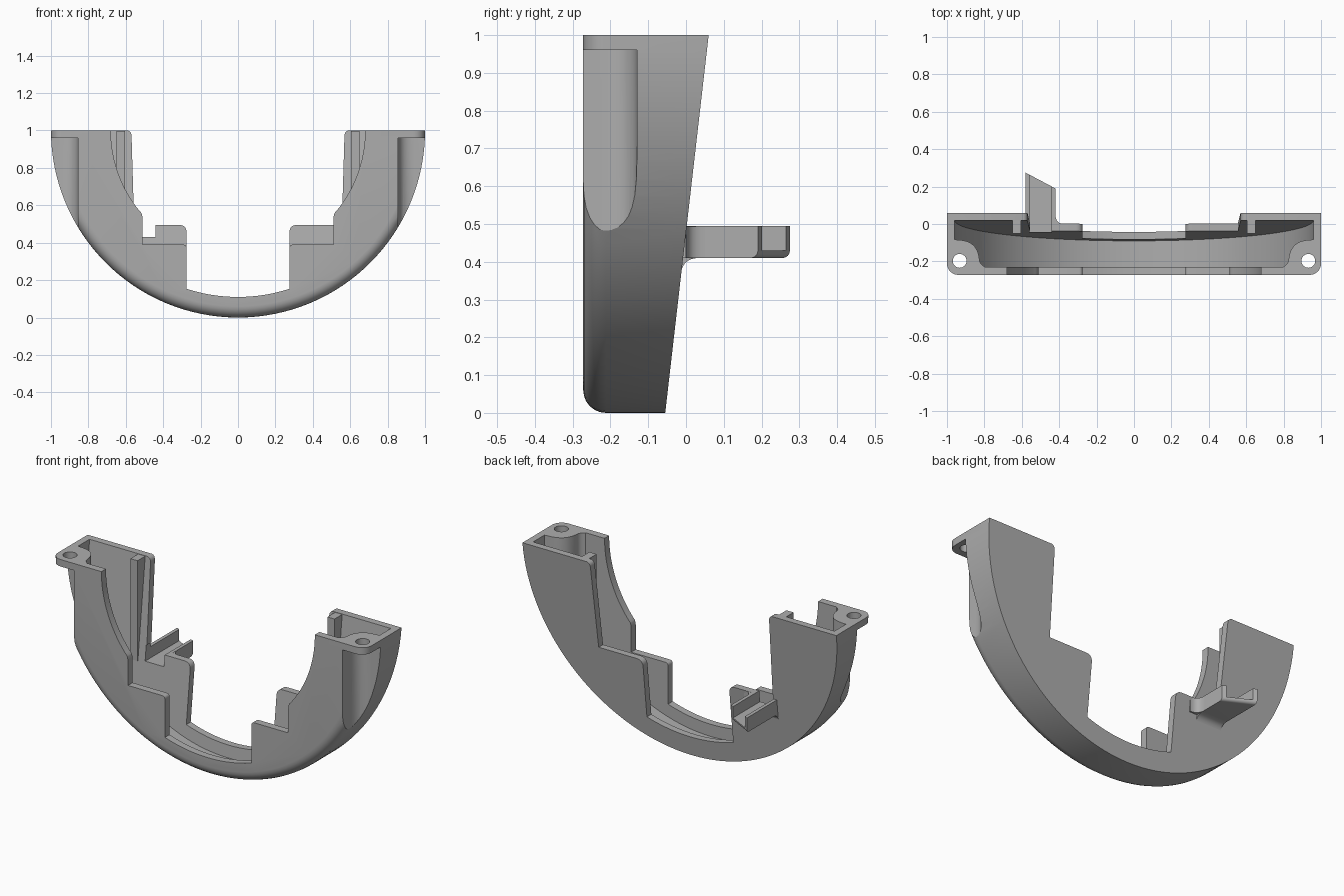
import bpy, bmesh
from math import cos, sin, pi, asin
from mathutils import Vector

cube = bpy.data.objects.get("Cube")
if cube:
    bpy.data.objects.remove(cube)

grey = bpy.data.materials.new("grey_plastic")
grey.use_nodes = True
COLOUR = (0.42, 0.42, 0.42, 1)
grey.diffuse_color = COLOUR
grey.node_tree.nodes["Principled BSDF"].inputs["Base Color"].default_value = COLOUR


def arc(radius, start, end, steps=64, cx=0, cy=1):
    return [(cx + radius * cos(start + (end - start) * i / steps),
             cy + radius * sin(start + (end - start) * i / steps)) for i in range(steps + 1)]


def rounded(points, steps=8):
    """Outline whose corners given as (a, b, size) are rounded."""
    out = []
    for i, p in enumerate(points):
        if len(p) == 2:
            out.append(p)
            continue
        c = Vector(p[:2])
        before = c + (Vector(points[i - 1][:2]) - c).normalized() * p[2]
        after = c + (Vector(points[(i + 1) % len(points)][:2]) - c).normalized() * p[2]
        for k in range(steps + 1):
            t = k / steps
            q = before * (1 - t) ** 2 + c * 2 * t * (1 - t) + after * t * t
            out.append((q.x, q.y))
    return out


def prism(name, outline, axis, lo, hi, bevel_rule=None, bevel=0.0):
    """Extrude an outline along an axis; lo and hi may be functions (slanted ends)."""
    place = {"x": lambda a, b, d: (d, a, b),
             "y": lambda a, b, d: (a, d, b),
             "z": lambda a, b, d: (a, b, d)}[axis]
    bm = bmesh.new()
    rings = [[bm.verts.new(place(a, b, end(a, b) if callable(end) else end))
              for a, b in outline] for end in (lo, hi)]
    n = len(outline)
    for ring in rings:
        bm.faces.new(ring)
    for i in range(n):
        j = (i + 1) % n
        bm.faces.new((rings[0][i], rings[0][j], rings[1][j], rings[1][i]))
    bmesh.ops.recalc_face_normals(bm, faces=bm.faces)
    if bevel_rule:
        edges = [e for e in bm.edges if bevel_rule(*[v.co for v in e.verts])]
        bmesh.ops.bevel(bm, geom=edges, offset=bevel, segments=6, profile=0.5, affect="EDGES")
    mesh = bpy.data.meshes.new(name)
    bm.to_mesh(mesh)
    bm.free()
    mesh.materials.append(grey)
    obj = bpy.data.objects.new(name, mesh)
    bpy.context.collection.objects.link(obj)
    return obj


def cut(target, cutters):
    """Subtract the cutters, then remove them."""
    for c in cutters:
        mod = target.modifiers.new("cut", "BOOLEAN")
        mod.operation, mod.solver, mod.object = "DIFFERENCE", "EXACT", c
    bpy.context.view_layer.update()
    graph = bpy.context.evaluated_depsgraph_get()
    mesh = bpy.data.meshes.new_from_object(target.evaluated_get(graph))
    target.modifiers.clear()
    target.data = mesh
    for c in cutters:
        bpy.data.objects.remove(c)


def mirrored(half):
    """Close a right-hand outline with its reflection."""
    return half + [(-a, b) for a, b in reversed(half) if abs(a) > 1e-6]


def back(a, z):
    return -0.055 + 0.115 * z


def back_inside(a, z):
    return back(a, z) - 0.04


# Half-round body with a rounded front rim and a leaning back
shell = prism("half_ring_shell", arc(1, pi, 2 * pi), "y", -0.272, back,
              lambda p, q: max(p.y, q.y) < -0.27 and min(p.z, q.z) < 0.999, 0.06)

# Hollow inside, leaving the screw corners solid
cavity = prism("cavity", arc(0.96, pi, 2 * pi) + [(0.96, 1.1), (-0.96, 1.1)],
               "y", -0.23, back_inside)
corners, pockets, holes = [], [], []
for s in (-1, 1):
    corners.append(prism("corner", rounded(
        [(s * 0.8, -0.4), (s * 0.8, -0.228), (s * 0.825, -0.21, 0.02), (s * 0.835, -0.09, 0.1),
         (s * 0.94, -0.085), (s * 1.2, -0.06), (s * 1.2, -0.4)]), "z", -0.2, 1.3))
    pockets.append(prism("pocket", rounded(
        [(s * 0.855, -0.4), (s * 0.855, -0.13, 0.09), (s * 1.2, -0.13), (s * 1.2, -0.4)]),
        "z", -0.2, 0.96))
    holes.append(prism("hole", arc(0.037, 0, 2 * pi, 32, s * 0.932, -0.197)[:-1], "z", 0.9, 1.1))
cut(cavity, corners)

# Stepped openings in the front and back walls
low_arc = arc(0.89, asin(0.275 / 0.89) - pi / 2, -pi / 2, 12)
front_half = arc(0.68, 0, -0.68, 20) + rounded(
    [(0.52, 0.57), (0.51, 0.54, 0.02), (0.51, 0.39), (0.275, 0.39, 0.02), (0.275, 0.2)])[1:]
front_opening = prism("front_opening", mirrored([(0.68, 1.1)] + front_half + low_arc),
                      "y", -0.4, -0.16)
back_half = rounded([(0.64, 1.1), (0.62, 1.001), (0.57, 1.001, 0.03), (0.555, 0.495),
                     (0.275, 0.495, 0.04), (0.275, 0.2)])
back_opening = prism("back_opening", mirrored(back_half + low_arc), "y", -0.161, 0.2)
tray_notch = prism("tray_notch", [(-0.56, 0.43), (-0.44, 0.43), (-0.44, 0.52), (-0.56, 0.52)],
                   "y", -0.15, 0.1)
cut(shell, [cavity, front_opening, back_opening, tray_notch] + pockets + holes)
parts = [shell]

# Tapered upright ribs inside the back wall
for side, s in (("right", -1), ("left", 1)):
    parts.append(prism(side + "_rib", [(s * 0.605, 0.42), (s * 0.65, 0.42),
                                       (s * 0.65, 0.998), (s * 0.605, 0.998)],
                       "y", -0.05, lambda a, z: back(a, z) - 0.02))

# Channel tray reaching out of the back, with a slanted end
parts.append(prism("tray", [(-0.58, 0.495), (-0.58, 0.41), (-0.42, 0.41), (-0.42, 0.495),
                            (-0.44, 0.495), (-0.44, 0.43), (-0.56, 0.43), (-0.56, 0.495)],
                   "y", -0.03, lambda x, z: 0.19 - 0.53 * (x + 0.42),
                   lambda p, q: min(p.y, q.y) > 0.18 and max(p.z, q.z) < 0.415, 0.018))

# Curved fillets joining the tray to the back wall
parts.append(prism("tray_side_fillet", rounded(
    [(-0.43, -0.02), (-0.425, 0.05), (-0.42, 0.05), (-0.42, 0.0, 0.05), (-0.37, 0.0),
     (-0.37, -0.02)]), "z", 0.41, 0.494))
parts.append(prism("tray_under_fillet", rounded(
    [(-0.03, 0.42), (-0.03, 0.36), (-0.015, 0.36), (-0.01, 0.41, 0.045), (0.035, 0.41),
     (0.035, 0.42)]), "x", -0.58, -0.42))

# Smooth curved surfaces, keep edges sharp
bpy.ops.object.select_all(action="DESELECT")
for obj in parts:
    obj.select_set(True)
bpy.context.view_layer.objects.active = shell
bpy.ops.object.shade_smooth_by_angle(angle=pi / 6)
